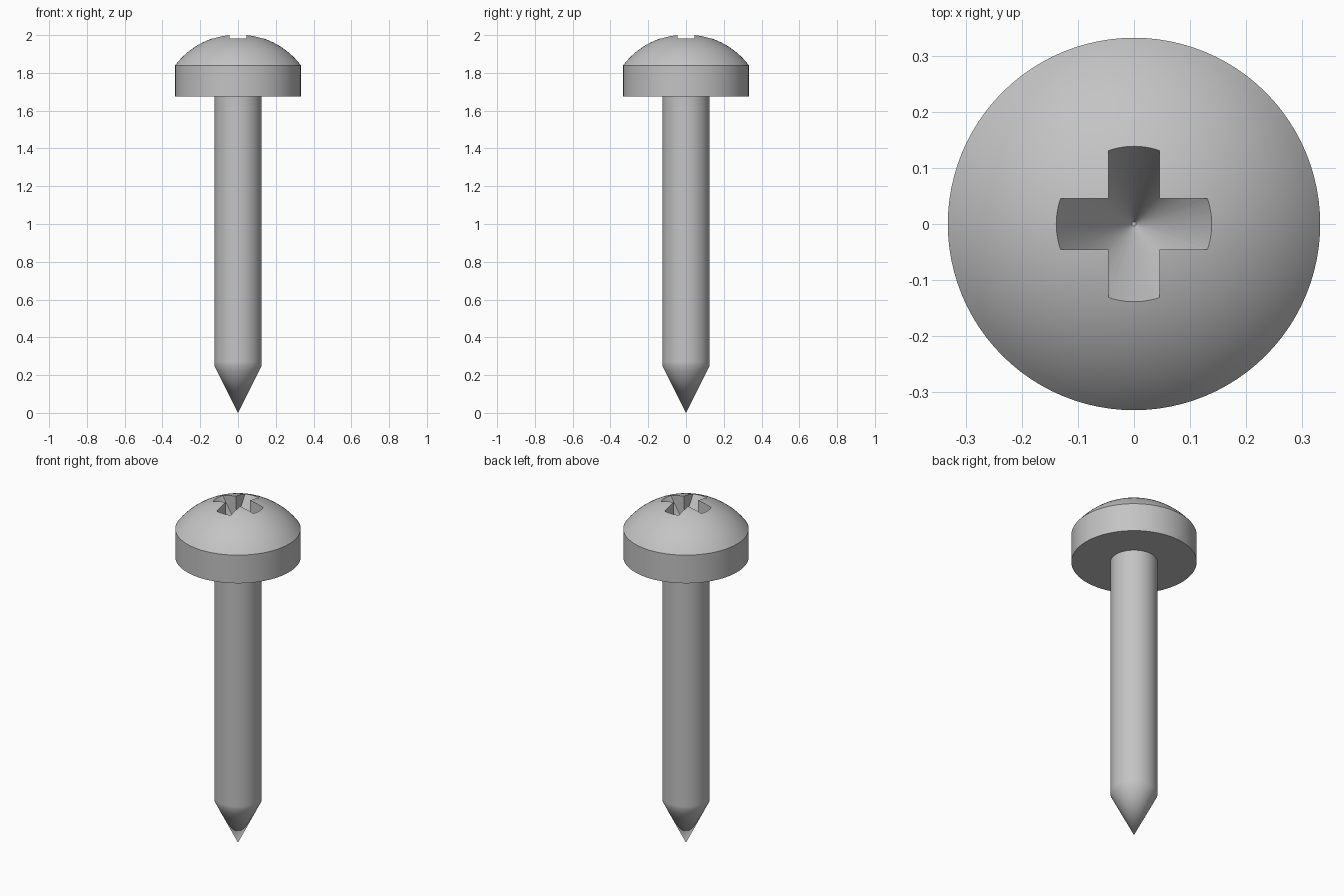
import bpy
import bmesh
from math import sqrt, tau, radians, sin, cos, asin

old = bpy.data.objects.get("Cube")
if old:
    bpy.data.objects.remove(old, do_unlink=True)

# Plain steel
steel = bpy.data.materials.new("grey steel")
steel.use_nodes = True
grey = (0.55, 0.55, 0.55, 1)
steel.diffuse_color = grey
steel.node_tree.nodes["Principled BSDF"].inputs["Base Color"].default_value = grey


def add_object(name, bm):
    bmesh.ops.recalc_face_normals(bm, faces=bm.faces)
    mesh = bpy.data.meshes.new(name)
    bm.to_mesh(mesh)
    bm.free()
    mesh.materials.append(steel)
    obj = bpy.data.objects.new(name, mesh)
    bpy.context.collection.objects.link(obj)
    return obj


def lathe(name, profile, steps=96):
    """Revolve (radius, height) points about the z axis."""
    bm = bmesh.new()
    verts = [bm.verts.new((r, 0, z)) for r, z in profile]
    edges = [bm.edges.new(pair) for pair in zip(verts, verts[1:])]
    bmesh.ops.spin(bm, geom=verts + edges, axis=(0, 0, 1), cent=(0, 0, 0),
                   angle=tau, steps=steps, use_duplicate=False)
    bmesh.ops.remove_doubles(bm, verts=bm.verts, dist=1e-5)
    return add_object(name, bm)


def activate(obj):
    bpy.ops.object.select_all(action="DESELECT")
    obj.select_set(True)
    bpy.context.view_layer.objects.active = obj


def boolean(obj, other, operation):
    mod = obj.modifiers.new("cut", "BOOLEAN")
    mod.operation, mod.solver, mod.object = operation, "EXACT", other
    activate(obj)
    bpy.ops.object.modifier_apply(modifier=mod.name)
    bpy.data.objects.remove(other, do_unlink=True)


# Shank with a pointed tip; close rings keep the bend tight
shank = lathe("shank", [(0, 0), (0.108, 0.216), (0.125, 0.25), (0.125, 0.27),
                        (0.125, 1.69), (0, 1.69)])

# Head: straight rim under a spherical dome
rim, base, shoulder, apex = 0.333, 1.675, 1.84, 2.005
rise = apex - shoulder
ball = (rim ** 2 + rise ** 2) / (2 * rise)
sweep = asin(rim / ball)
rings = 16
dome = [(ball * sin(sweep * i / rings), apex - ball + ball * cos(sweep * i / rings))
        for i in range(rings, -1, -1)]
head = lathe("head", [(0, base), (rim, base)] + dome)

# Cross recess: a cone limited to a plus-shaped prism
mouth, half, tip, top = 0.138, 0.046, 1.74, 2.1
mouth_z = apex - ball + sqrt(ball ** 2 - mouth ** 2)
wide = mouth * (top - tip) / (mouth_z - tip)
recess = lathe("recess_cutter", [(0, tip), (0.004, tip), (wide, top), (0, top)])

bm = bmesh.new()
corners = [(half, half), (half, 0.3), (-half, 0.3)]
outline = []
for turn in range(4):
    outline += corners
    corners = [(-y, x) for x, y in corners]
face = bm.faces.new([bm.verts.new((x, y, 1.7)) for x, y in outline])
result = bmesh.ops.extrude_face_region(bm, geom=[face])
raised = [v for v in result["geom"] if isinstance(v, bmesh.types.BMVert)]
bmesh.ops.translate(bm, verts=raised, vec=(0, 0, 0.5))
plus = add_object("plus_prism", bm)

boolean(recess, plus, "INTERSECT")
boolean(head, recess, "DIFFERENCE")

# Smooth curves, crisp edges
for part in (shank, head):
    activate(part)
    bpy.ops.object.shade_smooth_by_angle(angle=radians(30))
